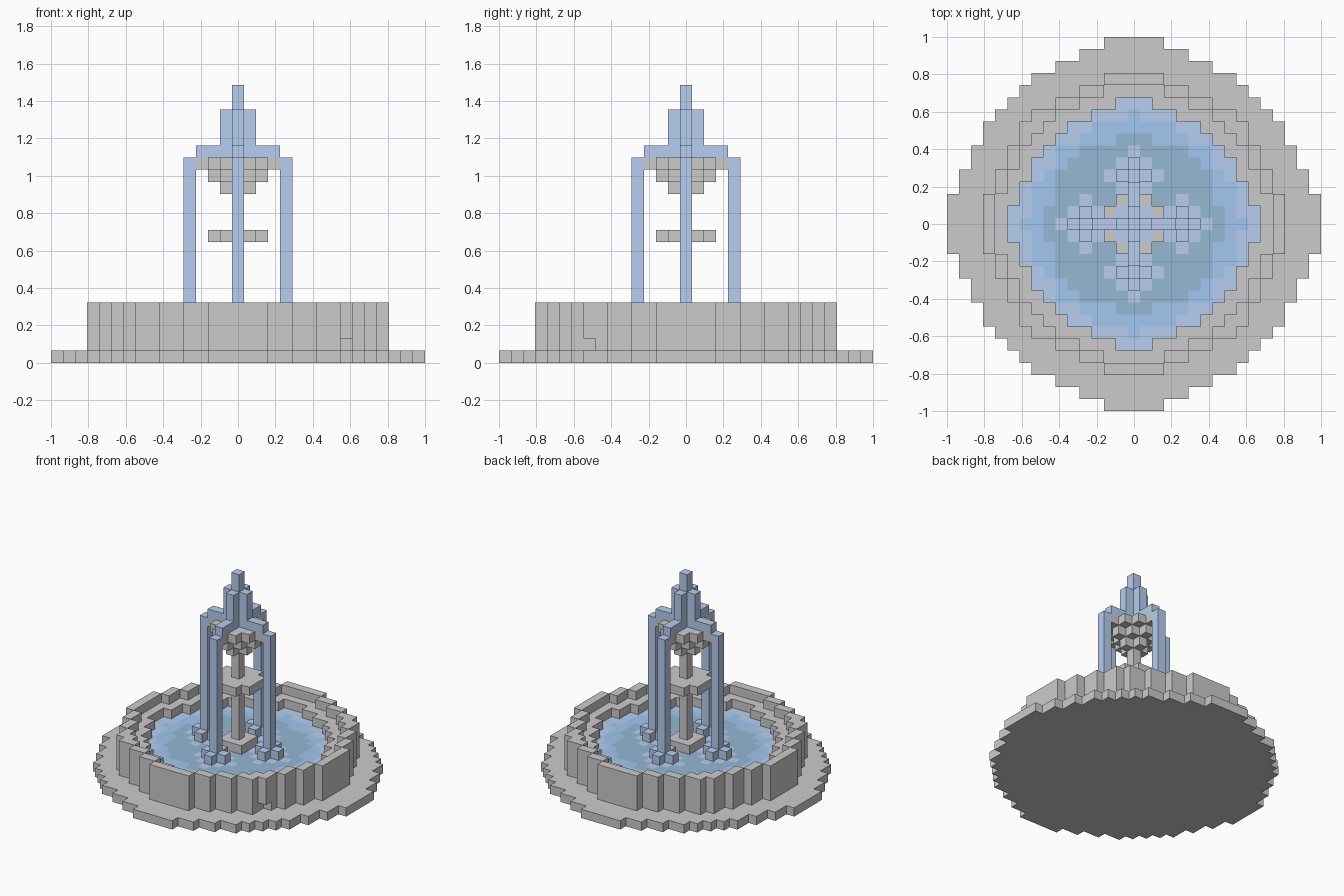
import bpy, bmesh
from mathutils import Vector

if "Cube" in bpy.data.objects:
    bpy.data.objects.remove(bpy.data.objects["Cube"])

U = 2 / 31          # size of one block
cells = {}          # (i, j, k) -> part name

MATS = {}
for name, col in {"foam": (0.47, 0.62, 0.87, 1), "blue": (0.36, 0.57, 0.88, 1),
                  "deep": (0.30, 0.48, 0.66, 1)}.items():
    MATS[name] = bpy.data.materials.new(name)
    MATS[name].diffuse_color = col


def disc(rows):
    """Stepped disc from half-widths per row, centre row first."""
    n = len(rows) - 1
    return {(i, j) for j in range(-n, n + 1) for i in range(-rows[abs(j)], rows[abs(j)] + 1)}


def diamond(r, cx=0, cy=0):
    return {(i + cx, j + cy) for i in range(-r, r + 1) for j in range(-r, r + 1)
            if abs(i) + abs(j) <= r}


def fill(part, plan, k0, k1):
    """Stack a plan shape from layer k0 up to (not including) k1."""
    for i, j in plan:
        for k in range(k0, k1):
            cells[i, j, k] = part


# stepped outlines
plinth = disc([15, 15, 15, 14, 14, 13, 13, 12, 12, 11, 10, 9, 8, 6, 4, 2])
wall = disc([12, 12, 12, 11, 11, 10, 10, 9, 9, 8, 6, 4, 2])
ledge = disc([11, 11, 11, 10, 10, 9, 9, 8, 7, 6, 4, 2])
pool = disc([10, 10, 9, 9, 8, 8, 7, 6, 5, 3, 1])
feet = [(4, 0), (-4, 0), (0, 4), (0, -4)]

# basin
fill("plinth", plinth, 0, 1)
fill("lower_wall", wall - pool, 1, 3)
fill("upper_wall", wall - ledge, 3, 5)
fill("inner_ledge", ledge - pool, 3, 4)
del cells[9, -8, 1]                      # chipped block

# pool water in three tones
fill("shallow_water", pool, 1, 3)
fill("middle_water", {c for c in pool if c[0] ** 2 + c[1] ** 2 <= 73 or 0 in c and max(map(abs, c)) == 9}, 1, 3)
fill("deep_water", {c for c in pool if c[0] ** 2 + c[1] ** 2 <= 52}, 1, 3)

# falling jets with splashes
for x, y in feet:
    fill("splash_foam", diamond(2, x, y), 2, 3)
    fill("splash", diamond(1, x, y), 3, 4)
    fill("falling_jet", {(x, y)}, 3, 17)

# stem, foot, plate and bowl
fill("pedestal_foot", disc([1, 1]), 3, 4)
fill("pedestal_stem", {(0, 0)}, 4, 14)
fill("pedestal_plate", disc([2, 2, 1]), 10, 11)
for r in (1, 2, 3):
    fill("bowl", diamond(r), 13 + r, 14 + r)

# water in the bowl, arms and rising spout
fill("bowl_water", diamond(2), 16, 17)
fill("spill_arms", {c for c in diamond(3) if 0 in c}, 17, 18)
fill("spout", diamond(1), 17, 21)
fill("spout", {(0, 0)}, 21, 23)

PART_MAT = {"shallow_water": "foam", "middle_water": "blue", "deep_water": "deep",
            "splash_foam": "foam", "splash": "foam", "falling_jet": "foam",
            "bowl_water": "foam", "spill_arms": "foam", "spout": "foam"}


def build(part):
    """Mesh only the exposed block faces of one part, merging flat areas."""
    bm = bmesh.new()
    verts = {}

    def vert(p):
        p = tuple(p)
        if p not in verts:
            verts[p] = bm.verts.new(((p[0] - .5) * U, (p[1] - .5) * U, p[2] * U))
        return verts[p]

    for c, name in cells.items():
        if name != part:
            continue
        for a in range(3):
            for s in (0, 1):
                n = list(c)
                n[a] += 2 * s - 1
                if tuple(n) in cells:
                    continue
                quad = []
                for u, v in ((0, 0), (1, 0), (1, 1), (0, 1)):
                    p = list(c)
                    p[a] += s
                    p[(a + 1) % 3] += u
                    p[(a + 2) % 3] += v
                    quad.append(vert(p))
                bm.faces.new(quad if s else quad[::-1])
    bmesh.ops.dissolve_limit(bm, angle_limit=0.01, verts=bm.verts[:], edges=bm.edges[:],
                             delimit={'NORMAL'})
    me = bpy.data.meshes.new(part)
    bm.to_mesh(me)
    bm.free()
    ob = bpy.data.objects.new(part, me)
    bpy.context.collection.objects.link(ob)
    if part in PART_MAT:
        me.materials.append(MATS[PART_MAT[part]])


for part in sorted(set(cells.values())):
    build(part)

for m in bpy.data.materials:
    if m.users and not m.is_grease_pencil:
        m.use_nodes = True
        m.node_tree.nodes["Principled BSDF"].inputs["Base Color"].default_value = m.diffuse_color
